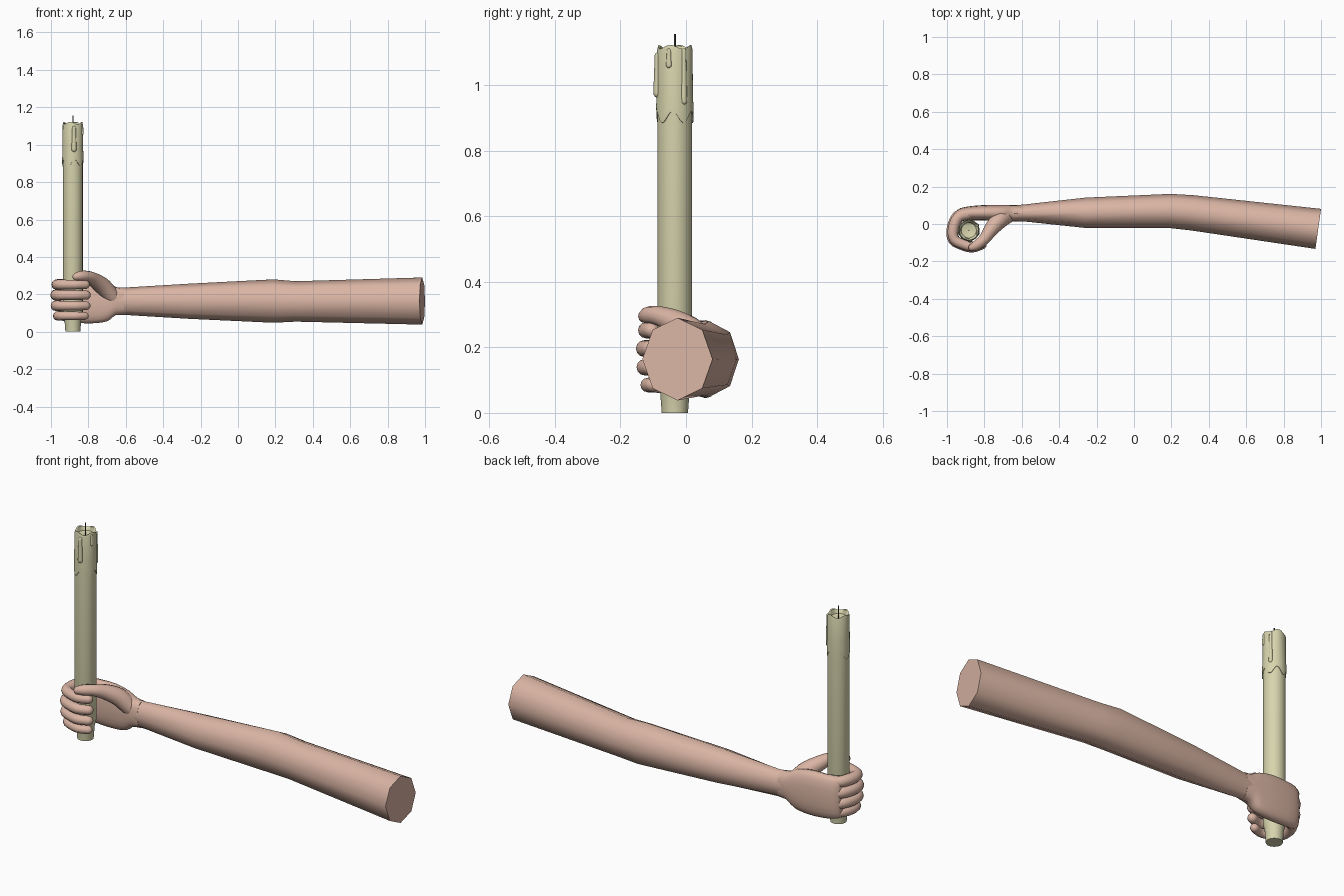
import bpy, bmesh, math
from mathutils import Vector

if "Cube" in bpy.data.objects:
    bpy.data.objects.remove(bpy.data.objects["Cube"])


def material(name, rgb):
    m = bpy.data.materials.new(name)
    m.diffuse_color = (*rgb, 1)
    m.use_nodes = True
    m.node_tree.nodes["Principled BSDF"].inputs["Base Color"].default_value = m.diffuse_color
    return m


SKIN = material("skin", (0.70, 0.46, 0.37))
WAX = material("candle wax", (0.68, 0.66, 0.42))
WICK = material("dark wick", (0.05, 0.05, 0.045))
CX, CY = -0.883, -0.034          # candle axis


def loft(name, rings, mat, angle=60):
    """Skin a list of equal-length rings, cap both ends and smooth."""
    bm = bmesh.new()
    vs = [[bm.verts.new(p) for p in r] for r in rings]
    n = len(vs[0])
    for a, b in zip(vs, vs[1:]):
        for i in range(n):
            j = (i + 1) % n
            bm.faces.new((a[i], a[j], b[j], b[i]))
    bm.faces.new(vs[0])
    bm.faces.new(vs[-1])
    bmesh.ops.recalc_face_normals(bm, faces=bm.faces)
    me = bpy.data.meshes.new(name)
    bm.to_mesh(me)
    bm.free()
    me.materials.append(mat)
    ob = bpy.data.objects.new(name, me)
    bpy.context.collection.objects.link(ob)
    bpy.ops.object.select_all(action='DESELECT')
    ob.select_set(True)
    bpy.context.view_layer.objects.active = ob
    bpy.ops.object.shade_smooth_by_angle(angle=math.radians(angle))
    return ob


def spline(keys, steps):
    """Catmull-Rom interpolation of tuples of any length."""
    k = [keys[0]] + list(keys) + [keys[-1]]
    out = []
    for i in range(1, len(k) - 2):
        for s in range(steps):
            t = s / steps
            out.append(tuple(
                0.5 * (2 * b + (c - a) * t + (2 * a - 5 * b + 4 * c - d) * t * t
                       + (3 * b - a - 3 * c + d) * t ** 3)
                for a, b, c, d in zip(k[i - 1], k[i], k[i + 1], k[i + 2])))
    return out + [tuple(keys[-1])]


def tube(name, keys, mat, steps=3, sides=12, ref=(0, 0, 1)):
    """Round-ended tube through (x, y, z, radius) keys."""
    pts = spline(keys, steps)
    P = [Vector(p[:3]) for p in pts]
    R = [p[3] for p in pts]
    T = [(P[min(i + 1, len(P) - 1)] - P[max(i - 1, 0)]).normalized() for i in range(len(P))]
    ends = (20, 45, 65, 82)
    stations = [(P[0] - T[0] * R[0] * math.sin(math.radians(e)), T[0],
                 R[0] * math.cos(math.radians(e))) for e in reversed(ends)]
    stations += list(zip(P, T, R))
    stations += [(P[-1] + T[-1] * R[-1] * math.sin(math.radians(e)), T[-1],
                  R[-1] * math.cos(math.radians(e))) for e in ends]
    rings = []
    for p, t, r in stations:
        u = t.cross(Vector(ref)).normalized()
        v = u.cross(t)
        rings.append([p + r * (u * math.cos(a) + v * math.sin(a))
                      for a in (2 * math.pi * i / sides for i in range(sides))])
    return loft(name, rings, mat)


def cross_section(x, y, z, ry, rz, skew=0, sides=8, power=1.0):
    ring = []
    for i in range(sides):
        a = 2 * math.pi * i / sides
        c, s = math.cos(a), math.sin(a)
        dy = ry * math.copysign(abs(c) ** power, c)
        dz = rz * math.copysign(abs(s) ** power, s)
        ring.append((x + skew * dy, y + dy, z + dz))
    return ring


# Arm: eight-sided, from the cut shoulder end to the wrist
loft("arm", [cross_section(*k) for k in (
    (0.985, -0.026, 0.164, 0.107, 0.126, 0.14),
    (0.31, 0.06, 0.162, 0.094, 0.108, 0.08),
    (0.19, 0.07, 0.164, 0.091, 0.116, 0.05),
    (-0.26, 0.06, 0.163, 0.081, 0.094),
    (-0.59, 0.059, 0.163, 0.045, 0.074),
    (-0.66, 0.056, 0.164, 0.043, 0.074))], SKIN)

# Palm: rounded slab behind the candle
palm_keys = [
    (-0.61, 0.058, 0.163, 0.040, 0.070),
    (-0.655, 0.057, 0.164, 0.044, 0.076),
    (-0.70, 0.058, 0.160, 0.044, 0.104),
    (-0.78, 0.060, 0.163, 0.042, 0.118),
    (-0.87, 0.058, 0.165, 0.038, 0.117),
    (-0.93, 0.050, 0.168, 0.034, 0.112),
    (-0.955, 0.042, 0.168, 0.022, 0.100)]
loft("palm", [cross_section(*k, sides=20, power=0.8) for k in spline(palm_keys, 3)], SKIN)

# Four fingers curling round the candle
curl = [(-0.89, 0.058), (-0.944, 0.040), (-0.972, -0.028), (-0.966, -0.085),
        (-0.92, -0.112), (-0.865, -0.127), (-0.812, -0.110)]
for name, z, scale, r in (("index_finger", 0.252, 0.94, 0.027),
                          ("middle_finger", 0.196, 1.0, 0.028),
                          ("ring_finger", 0.139, 0.99, 0.027),
                          ("little_finger", 0.085, 0.89, 0.024)):
    tube(name, [(CX + (x - CX) * scale, CY + (y - CY) * scale, z,
                 r * (1.08 if i < 3 else 1 - 0.04 * (i - 3)))
                for i, (x, y) in enumerate(curl)], SKIN)

# Thumb with its thick base
tube("thumb", [(-0.67, 0.050, 0.185, 0.042), (-0.72, 0.020, 0.240, 0.046),
               (-0.765, -0.030, 0.275, 0.039), (-0.80, -0.080, 0.295, 0.030),
               (-0.84, -0.113, 0.298, 0.027), (-0.864, -0.125, 0.295, 0.021)], SKIN)


def lathe_ring(r, z, wave=0.0, count=5, phase=0.5, sides=40):
    return [(CX + r * math.cos(a), CY + r * math.sin(a),
             z - wave * math.cos(count * (a - phase)))
            for a in (2 * math.pi * i / sides for i in range(sides))]


# Candle body, tapered at the foot
loft("candle", [lathe_ring(r, z) for r, z in (
    (0.040, 0), (0.045, 0.065), (0.053, 0.10), (0.053, 0.95))], WAX, 40)

# Melted sleeve with wavy hem, uneven rim and a shallow pool
loft("melted_wax", [lathe_ring(*k) for k in (
    (0.050, 0.902, 0.018), (0.0565, 0.902, 0.018), (0.057, 0.93, 0.012), (0.055, 0.98),
    (0.054, 1.105, 0.005, 4), (0.051, 1.116, 0.006, 4), (0.045, 1.113, 0.006, 4),
    (0.040, 1.095), (0.010, 1.088))], WAX, 50)

# Wax drips running down the sides
for i, (ang, top, low, r) in enumerate(((0.55, 1.105, 0.95, 0.010),
                                        (-1.45, 1.09, 0.975, 0.014),
                                        (-0.35, 1.105, 1.06, 0.009))):
    c, s = math.cos(ang), math.sin(ang)
    tube(f"drip_{i + 1}", [(CX + 0.052 * c, CY + 0.052 * s, z, q) for z, q in (
        (top, r * 0.7), ((top + low) / 2, r * 0.85), (low, r))],
        WAX, 3, 10, (1, 0, 0))

# Wick
loft("wick", [[(CX + 0.003 * math.cos(a), CY + 0.003 * math.sin(a), z)
               for a in (math.pi * i / 4 for i in range(8))] for z in (1.08, 1.155)], WICK)
